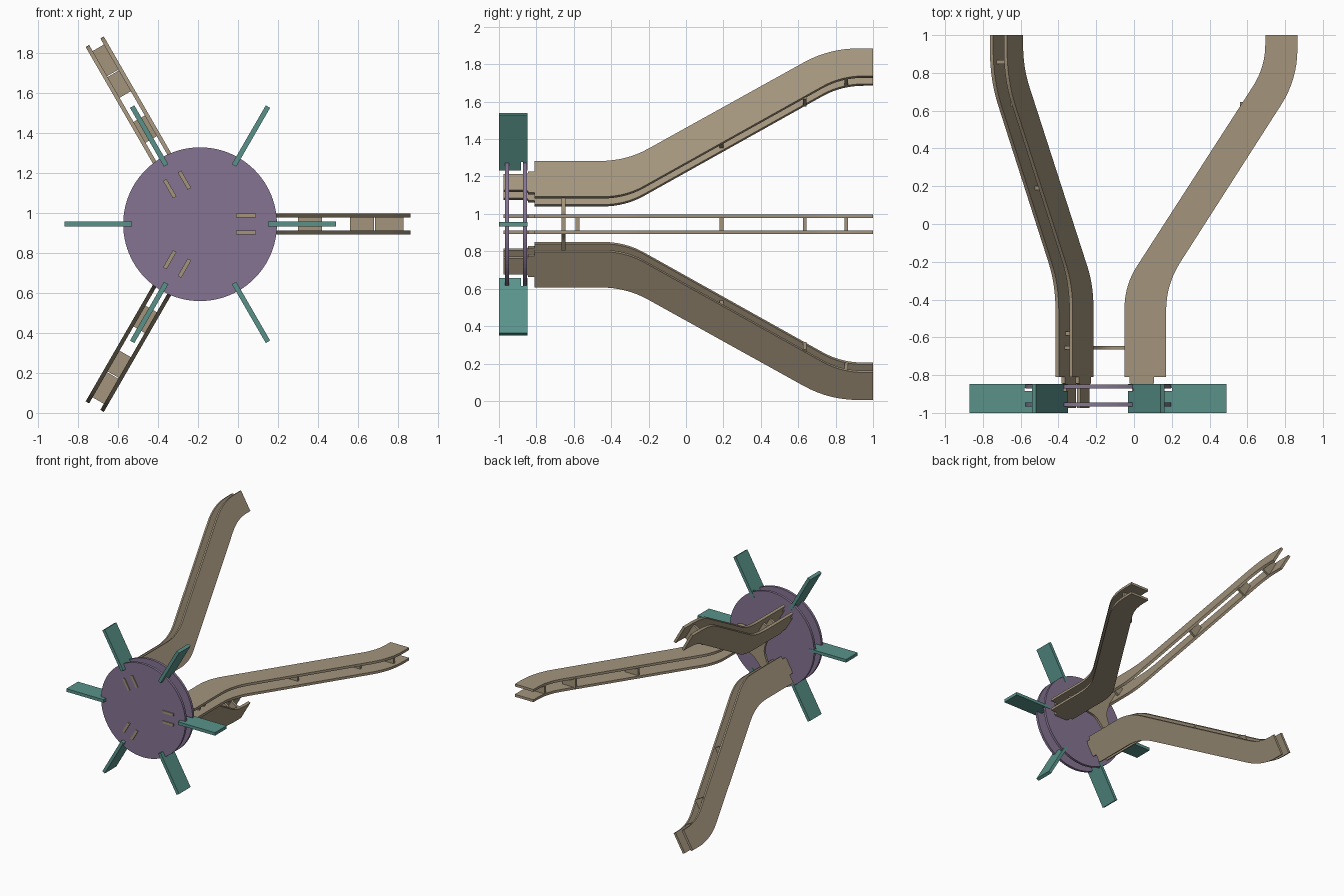
import bpy, bmesh, math
from mathutils import Matrix, Vector

if "Cube" in bpy.data.objects:
    bpy.data.objects.remove(bpy.data.objects["Cube"])

AXIS = Vector((-0.19, 0, 0.945))          # wheel axis, parallel to y


def material(name, rgb):
    m = bpy.data.materials.new(name)
    m.diffuse_color = (*rgb, 1)
    m.use_nodes = True
    m.node_tree.nodes["Principled BSDF"].inputs["Base Color"].default_value = m.diffuse_color
    return m


TAN = material("tan", (0.37, 0.30, 0.205))
PURPLE = material("purple", (0.235, 0.175, 0.29))
TEAL = material("teal", (0.10, 0.29, 0.255))


def rounded(corners, steps=8):
    """Outline from (a, b, cut) corners; cut is the rounding distance."""
    out, n = [], len(corners)
    for i, (a, b, cut) in enumerate(corners):
        p = Vector((a, b))
        if not cut:
            out.append(p)
            continue
        prv, nxt = Vector(corners[i - 1][:2]), Vector(corners[(i + 1) % n][:2])
        s = p + (prv - p).normalized() * cut
        e = p + (nxt - p).normalized() * cut
        for k in range(steps + 1):
            t = k / steps
            out.append(s * (1 - t) ** 2 + p * 2 * t * (1 - t) + e * t * t)
    return out


def plate(name, points, depth, mat, angle=0):
    """Extruded outline; depth is a function from a 2D point and side to 3D."""
    bm = bmesh.new()
    lo = [bm.verts.new(depth(p, 0)) for p in points]
    hi = [bm.verts.new(depth(p, 1)) for p in points]
    bm.faces.new(lo)
    bm.faces.new(hi[::-1])
    n = len(points)
    for i in range(n):
        j = (i + 1) % n
        bm.faces.new((lo[i], hi[i], hi[j], lo[j]))
    bmesh.ops.recalc_face_normals(bm, faces=bm.faces)
    bm.transform(Matrix.Translation(AXIS) @ Matrix.Rotation(-angle, 4, 'Y'))
    me = bpy.data.meshes.new(name)
    bm.to_mesh(me)
    bm.free()
    me.materials.append(mat)
    ob = bpy.data.objects.new(name, me)
    bpy.context.collection.objects.link(ob)
    return ob


def radial(t0, t1):      # outline in (radius, y), thickness across the spoke
    return lambda p, s: (p[0], p[1], (t0, t1)[s])


def facing(y0, y1):      # outline in (x, z), thickness along y
    return lambda p, s: (p[0], (y0, y1)[s], p[1])


# wheel discs
circle = [(0.385 * math.cos(math.tau * i / 96), 0.385 * math.sin(math.tau * i / 96))
          for i in range(96)]
plate("front_disc", circle, facing(-0.967, -0.946), PURPLE)
plate("back_disc", circle, facing(-0.871, -0.85), PURPLE)

# paddles, with a small slot at the inner end
paddle = [(0.34, -1.0), (0.68, -1.0), (0.68, -0.848), (0.34, -0.848),
          (0.34, -0.868), (0.39, -0.868), (0.39, -0.883), (0.34, -0.883)]
for k in range(6):
    plate(f"paddle_{k + 1}", paddle, radial(-0.0125, 0.0125), TEAL, k * math.pi / 3)

# splayed legs: two bent side plates joined by cross bars
leg = rounded([
    (0.18, -0.975, 0), (0.28, -0.975, 0), (0.28, -0.845, 0.012), (0.295, -0.845, 0),
    (0.295, -0.81, 0), (0.36, -0.81, 0), (0.36, -0.32, 0.14), (1.055, 0.765, 0.16),
    (1.055, 1.0, 0), (0.885, 1.0, 0), (0.885, 0.83, 0.12), (0.14, -0.325, 0.12),
    (0.14, -0.81, 0), (0.165, -0.81, 0), (0.165, -0.845, 0), (0.18, -0.845, 0.012)])
bars = [(-0.58, 0.21, 0.29), (0.19, 0.49, 0.61), (0.635, 0.75, 0.87), (0.857, 0.875, 1.02)]
for k in range(3):
    a = k * math.tau / 3
    for side, t in (("a", -0.0425), ("b", 0.0425)):
        plate(f"leg_{k + 1}_side_{side}", leg, radial(t - 0.01, t + 0.01), TAN, a)
    for i, (y, r0, r1) in enumerate(bars):
        box = [(r0, y - 0.01), (r1, y - 0.01), (r1, y + 0.01), (r0, y + 0.01)]
        plate(f"leg_{k + 1}_bar_{i + 1}", box, radial(-0.04, 0.04), TAN, a)

# three-pointed hub plate tying the legs together
hub = []
for k in range(3):
    a = k * math.tau / 3
    for r, w, cut in ((0.15, -0.036, 0), (0.3, -0.036, 0), (0.3, 0.036, 0),
                      (0.15, 0.036, 0), (0.0325, 0.0563, 0.05)):
        hub.append((r * math.cos(a) - w * math.sin(a),
                    r * math.sin(a) + w * math.cos(a), cut))
plate("hub_plate", rounded(hub), facing(-0.665, -0.645), TAN)
